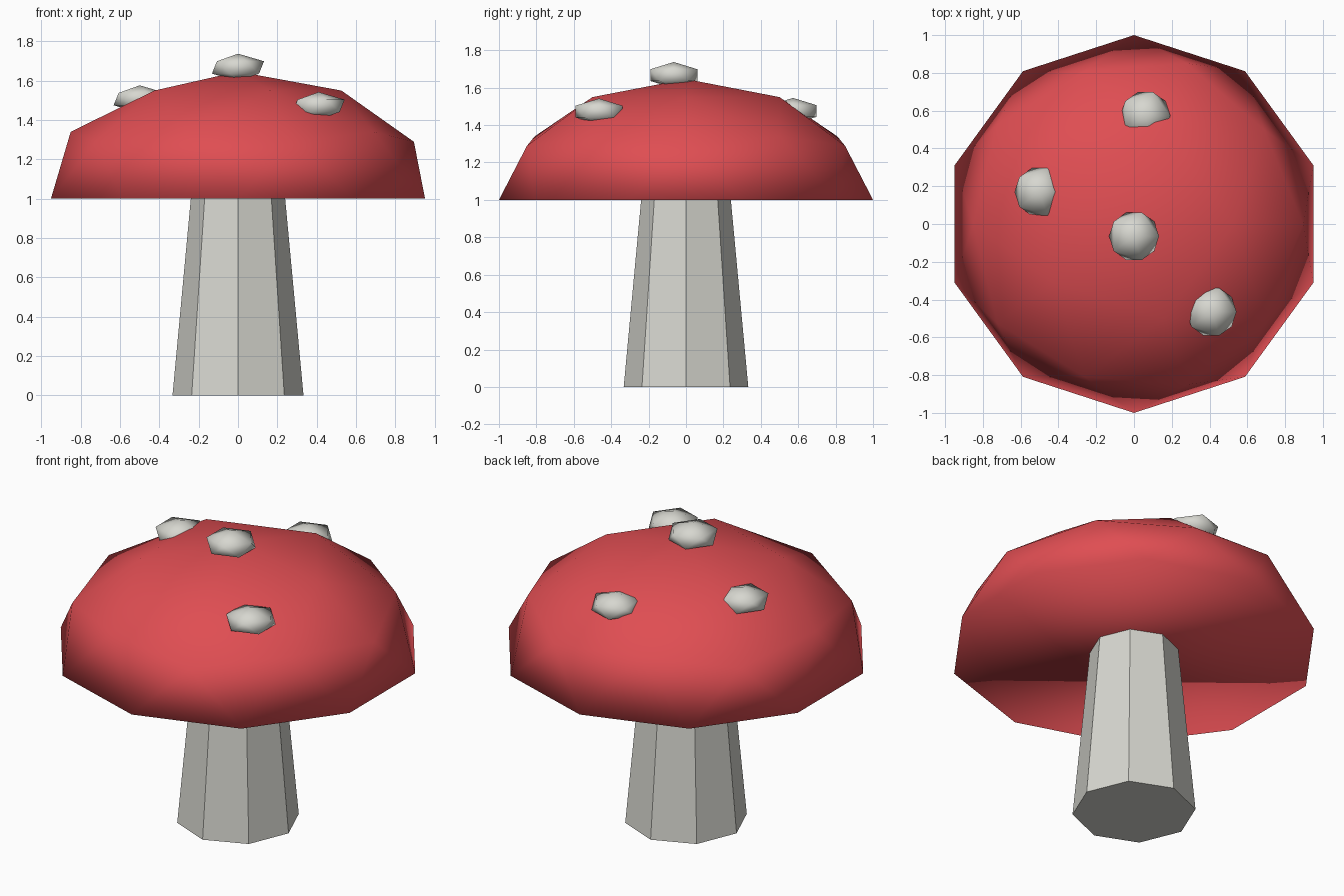
import bpy, bmesh
from mathutils import Matrix

if "Cube" in bpy.data.objects:
    bpy.data.objects.remove(bpy.data.objects["Cube"])


def material(name, rgb):
    m = bpy.data.materials.new(name)
    m.diffuse_color = (*rgb, 1)
    m.use_nodes = True
    m.node_tree.nodes["Principled BSDF"].inputs["Base Color"].default_value = m.diffuse_color
    return m


red = material("cap_red", (0.74, 0.075, 0.085))
cream = material("pale_grey", (0.68, 0.68, 0.63))


def finish(bm, name, mat, location, smooth):
    bmesh.ops.recalc_face_normals(bm, faces=bm.faces[:])
    for f in bm.faces:
        f.smooth = smooth
    mesh = bpy.data.meshes.new(name)
    bm.to_mesh(mesh)
    bm.free()
    mesh.materials.append(mat)
    obj = bpy.data.objects.new(name, mesh)
    obj.location = location
    bpy.context.collection.objects.link(obj)
    return obj


def ball(subdivisions, radius, height):
    bm = bmesh.new()
    bmesh.ops.create_icosphere(bm, subdivisions=subdivisions, radius=1)
    bmesh.ops.scale(bm, vec=(radius, radius, height), verts=bm.verts[:])
    return bm


# Stem: tapered octagon with corners on the axes
bm = bmesh.new()
bmesh.ops.create_cone(bm, cap_ends=True, segments=8, radius1=0.333,
                      radius2=0.238, depth=1.02,
                      matrix=Matrix.Translation((0, 0, 0.51)))
finish(bm, "stem", cream, (0, 0, 0), False)

# Cap: upper half of a squashed ball, closed with a flat underside
bm = ball(2, 1.0, 0.646)
bmesh.ops.delete(bm, geom=[v for v in bm.verts if v.co.z < -0.01], context='VERTS')
bmesh.ops.contextual_create(bm, geom=[e for e in bm.edges if e.is_boundary])
finish(bm, "cap", red, (0, 0, 1), True)

# Spots: small squashed balls sunk into the cap
spots = [(0, -0.065, 1.667), (0.41, -0.465, 1.472),
         (-0.50, 0.17, 1.506), (0.06, 0.572, 1.475)]
for i, loc in enumerate(spots):
    finish(ball(1, 0.148, 0.07), f"spot_{i + 1}", cream, loc, True)
